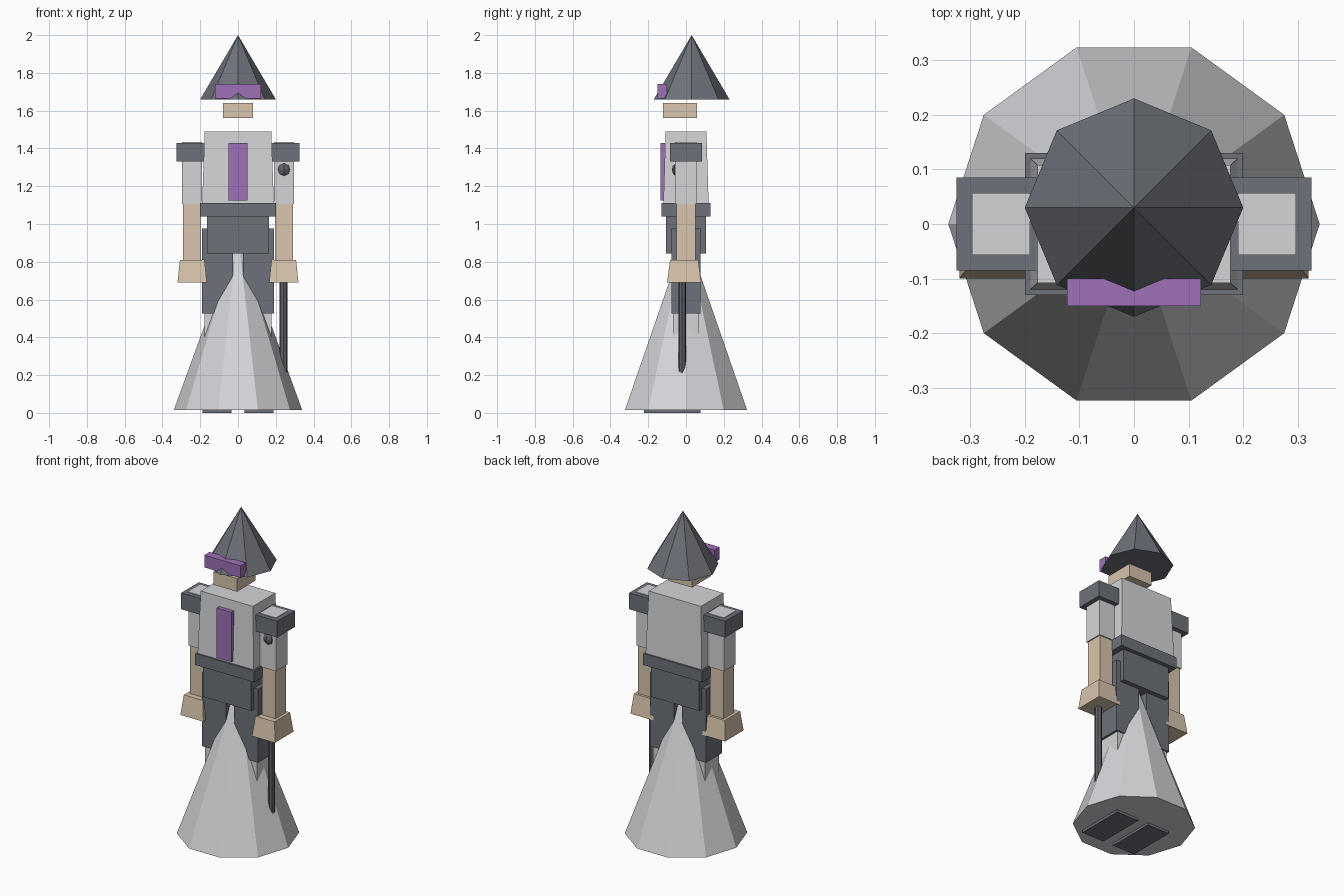
import bpy, bmesh
from mathutils import Matrix, Vector

cube = bpy.data.objects.get("Cube")
if cube:
    bpy.data.objects.remove(cube, do_unlink=True)


def material(name, rgb):
    m = bpy.data.materials.new(name)
    m.use_nodes = True
    m.diffuse_color = (*rgb, 1)
    m.node_tree.nodes["Principled BSDF"].inputs["Base Color"].default_value = (*rgb, 1)
    return m


LIGHT = material("light grey cloth", (0.66, 0.665, 0.69))
DARK = material("slate grey", (0.153, 0.165, 0.191))
STAFF = material("dark staff grey", (0.11, 0.118, 0.135))
PURPLE = material("purple trim", (0.342, 0.165, 0.474))
SKIN = material("skin", (0.686, 0.558, 0.418))


def finish(bm, name, mat):
    bmesh.ops.recalc_face_normals(bm, faces=bm.faces)
    mesh = bpy.data.meshes.new(name)
    bm.to_mesh(mesh)
    bm.free()
    mesh.materials.append(mat)
    obj = bpy.data.objects.new(name, mesh)
    bpy.context.scene.collection.objects.link(obj)
    return obj


def box(name, mat, x, y, z, top=(1, 1)):
    """Box from (min, max) ranges; top scales the upper face for a taper."""
    bm = bmesh.new()
    bmesh.ops.create_cube(bm, size=1)
    for v in bm.verts:
        s = top if v.co.z > 0 else (1, 1)
        v.co = Vector(((x[0] + x[1]) / 2 + v.co.x * (x[1] - x[0]) * s[0],
                       (y[0] + y[1]) / 2 + v.co.y * (y[1] - y[0]) * s[1],
                       z[1] if v.co.z > 0 else z[0]))
    return finish(bm, name, mat)


def cone(name, mat, sides, r1, r2, z, centre=(0, 0)):
    bm = bmesh.new()
    bmesh.ops.create_cone(
        bm, cap_ends=True, segments=sides, radius1=r1, radius2=r2, depth=z[1] - z[0],
        matrix=Matrix.Translation((centre[0], centre[1], (z[0] + z[1]) / 2)))
    # put a corner on the +x axis
    corner = max(bm.verts, key=lambda v: v.co.z * -10 + v.co.x).co - Vector((*centre, 0))
    angle = Vector((1, 0)).angle_signed(corner.xy) if corner.xy.length else 0
    bmesh.ops.rotate(bm, verts=bm.verts, cent=(*centre, 0), matrix=Matrix.Rotation(angle, 3, "Z"))
    return finish(bm, name, mat)


# Hat, hat band and head
cone("hat", DARK, 8, 0.2, 0, (1.66, 2), (0, 0.03))
box("hat_band", PURPLE, (-0.123, 0.123), (-0.15, -0.1), (1.665, 1.74))
box("head", SKIN, (-0.08, 0.08), (-0.123, 0.057), (1.56, 1.64))

# Body
box("torso", LIGHT, (-0.19, 0.19), (-0.12, 0.12), (1.1, 1.49), (0.93, 0.9))
box("chest_stripe", PURPLE, (-0.05, 0.05), (-0.135, -0.1), (1.125, 1.43))
box("belt", DARK, (-0.2, 0.2), (-0.13, 0.13), (1.04, 1.11))
box("hips", DARK, (-0.163, 0.163), (-0.105, 0.105), (0.845, 1.04))
cone("robe_skirt", LIGHT, 10, 0.34, 0, (0.015, 0.95))

# Limbs, built once per side
for side, s in (("left", 1), ("right", -1)):
    def limb(part, mat, x, y, z, top=(1, 1)):
        box(f"{side}_{part}", mat, sorted((s * x[0], s * x[1])), y, z, top)

    limb("shoulder_pad", DARK, (0.165, 0.325), (-0.085, 0.085), (1.33, 1.43))
    limb("upper_arm", LIGHT, (0.19, 0.297), (-0.057, 0.057), (1.105, 1.433))
    limb("forearm", SKIN, (0.197, 0.29), (-0.05, 0.05), (0.78, 1.105))
    limb("hand", SKIN, (0.165, 0.32), (-0.1, 0.08), (0.69, 0.81), (0.84, 0.83))
    limb("thigh", DARK, (0.027, 0.19), (-0.077, 0.077), (0.525, 0.975))
    limb("shin", LIGHT, (0.038, 0.177), (-0.068, 0.068), (0.05, 0.525))
    limb("foot", DARK, (0.035, 0.187), (-0.223, 0.077), (0, 0.09))

# Staff with a ball on top, running through the left hand
cone("staff", STAFF, 8, 0.021, 0.021, (0.1, 1.28), (0.241, -0.02))
bm = bmesh.new()
bmesh.ops.create_uvsphere(bm, u_segments=8, v_segments=6, radius=0.041,
                          matrix=Matrix.Translation((0.243, -0.034, 1.288)))
finish(bm, "staff_ball", STAFF)
